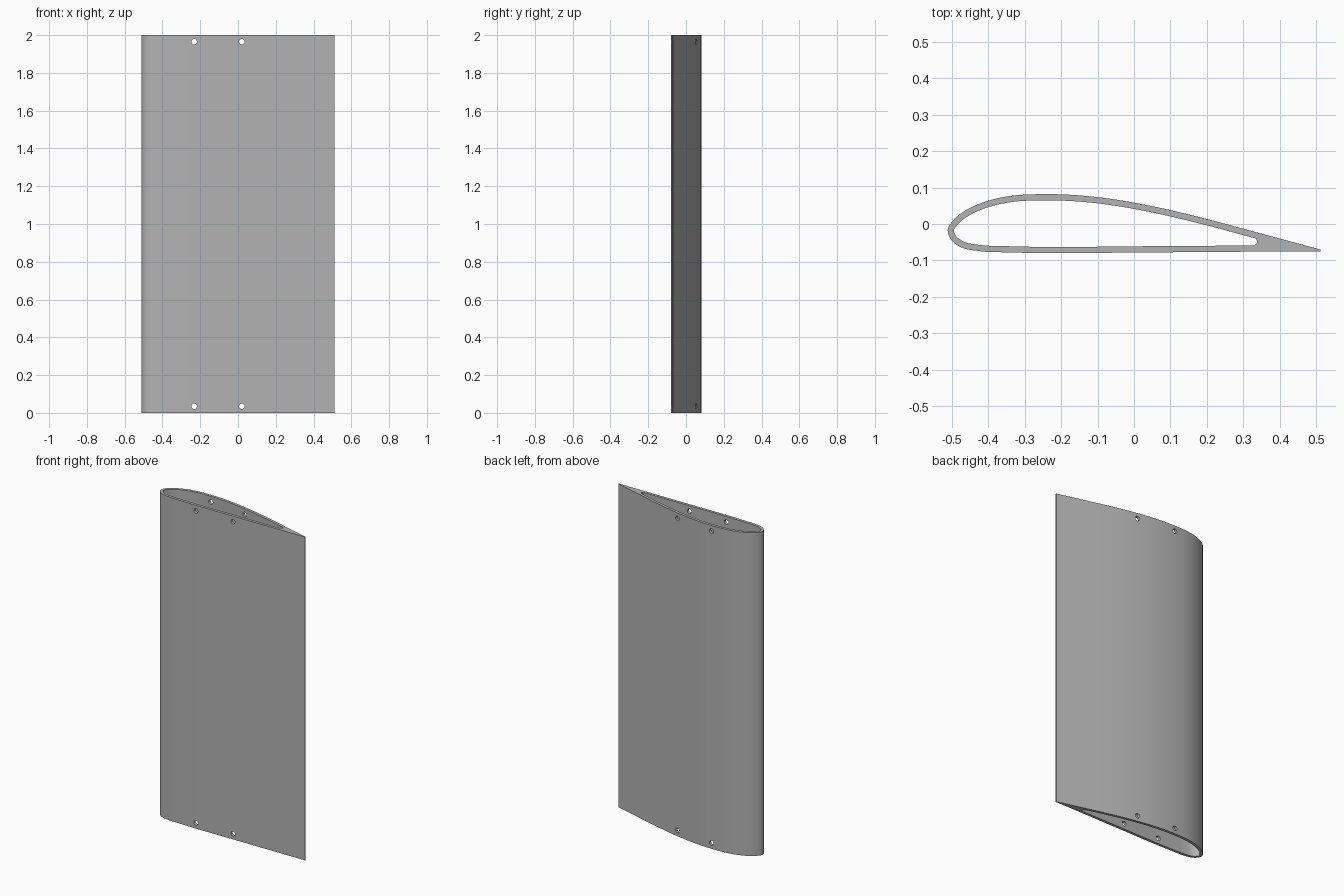
import bpy, bmesh
from mathutils import Vector

old = bpy.data.objects.get("Cube")
if old:
    bpy.data.objects.remove(old, do_unlink=True)

HEIGHT, WALL = 2.0, 0.017

grey = bpy.data.materials.new("plain grey")
grey.use_nodes = True
colour = (0.45, 0.45, 0.45, 1)
grey.diffuse_color = colour
grey.node_tree.nodes["Principled BSDF"].inputs["Base Color"].default_value = colour

# Aerofoil outline, from the upper trailing edge round the nose to the lower one
control = [Vector(p) for p in (
    (0.512, -0.070), (0.33, -0.021), (0.18, 0.019), (0.05, 0.049), (-0.07, 0.070),
    (-0.17, 0.080), (-0.26, 0.082), (-0.34, 0.077), (-0.41, 0.061), (-0.46, 0.039),
    (-0.495, 0.012), (-0.512, -0.016), (-0.502, -0.044), (-0.475, -0.064),
    (-0.43, -0.074), (-0.35, -0.078), (0.04, -0.078), (0.33, -0.076), (0.512, -0.075))]


def smooth_path(pts, steps):
    """Catmull-Rom curve with spacing-aware tangents."""
    def tangent(i):
        if i in (0, len(pts) - 1):
            j = max(i, 1)
            return (pts[j] - pts[j - 1]).normalized()
        a, b = pts[i] - pts[i - 1], pts[i + 1] - pts[i]
        return (a.normalized() * b.length + b.normalized() * a.length).normalized()
    path = []
    for i in range(len(pts) - 1):
        p, q = pts[i], pts[i + 1]
        size = (q - p).length
        m, n = tangent(i) * size, tangent(i + 1) * size
        for s in range(steps):
            t = s / steps
            path.append(p * (2*t**3 - 3*t**2 + 1) + m * (t**3 - 2*t**2 + t)
                        + q * (3*t**2 - 2*t**3) + n * (t**3 - t**2))
    return path + [pts[-1]]


outer = smooth_path(control, 4)

# Hollow core: outline moved inwards, closed by a rounded end
inner = []
for a, p, b in zip(outer, outer[1:], outer[2:]):
    if p.x < 0.345:
        d = (b - a).normalized()
        inner.append(p + Vector((-d.y, d.x)) * WALL)
top_end, low_end = inner[0], inner[-1]
mid = (top_end + low_end) / 2
side = top_end - mid
bulge = Vector((side.y, -side.x))
bulge *= 1 if bulge.x > 0 else -1
for c, s in ((-0.7, 0.7), (0, 1), (0.7, 0.7)):
    inner.append(mid + side * c + bulge * s)

# Wing shell: two walls and ring-shaped ends
bm = bmesh.new()
rims = {0: [], HEIGHT: []}
for loop in (outer, inner):
    rings = []
    for z, edges in rims.items():
        ring = [bm.verts.new((p.x, p.y, z)) for p in loop]
        edges += [bm.edges.new((v, ring[i - 1])) for i, v in enumerate(ring)]
        rings.append(ring)
    low, high = rings
    for i in range(len(low)):
        bm.faces.new((low[i - 1], low[i], high[i], high[i - 1]))
for edges in rims.values():
    bmesh.ops.triangle_fill(bm, edges=edges, use_beauty=True)
bmesh.ops.recalc_face_normals(bm, faces=bm.faces[:])
mesh = bpy.data.meshes.new("wing_shell")
bm.to_mesh(mesh)
bm.free()
mesh.materials.append(grey)
wing = bpy.data.objects.new("wing_shell", mesh)
bpy.context.collection.objects.link(wing)

# Bolt holes through both skins near each end
for x in (-0.232, 0.02):
    for z in (0.035, HEIGHT - 0.035):
        bpy.ops.mesh.primitive_cylinder_add(vertices=24, radius=0.0145, depth=0.5,
                                            location=(x, 0, z), rotation=(1.570796, 0, 0))
        cutter = bpy.context.object
        cutter.name = "hole_cutter"
        cutter.hide_render = True
        cutter.data.materials.append(grey)
        cut = wing.modifiers.new("hole", 'BOOLEAN')
        cut.operation, cut.solver, cut.object = 'DIFFERENCE', 'EXACT', cutter
        bpy.ops.object.select_all(action='DESELECT')
        wing.select_set(True)
        bpy.context.view_layer.objects.active = wing
        bpy.ops.object.modifier_apply(modifier=cut.name)
        bpy.data.objects.remove(cutter, do_unlink=True)

bpy.ops.object.shade_smooth_by_angle(angle=0.5)
